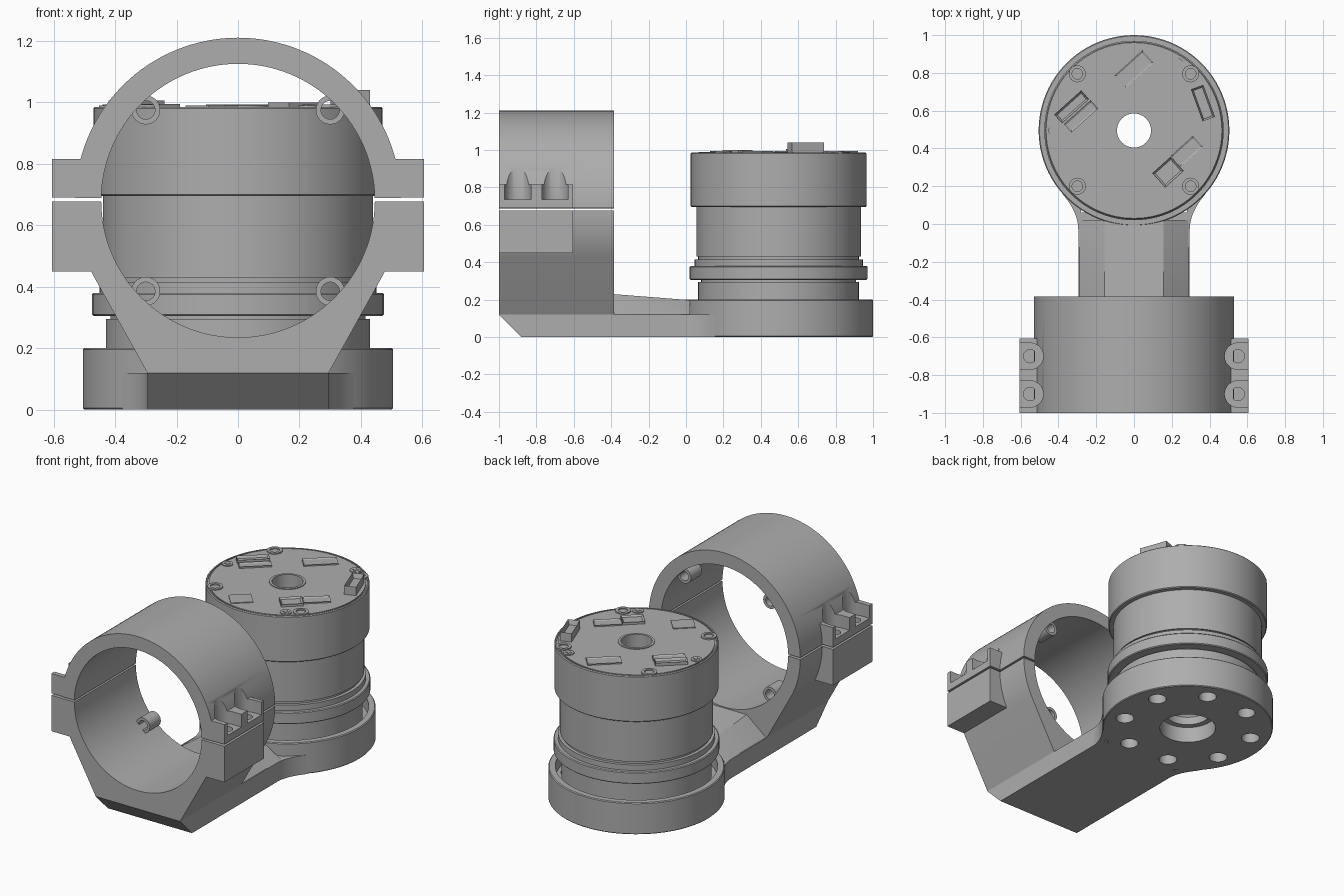
import bpy, bmesh, math
from mathutils import Matrix, Vector

if "Cube" in bpy.data.objects:
    bpy.data.objects.remove(bpy.data.objects["Cube"])

grey = bpy.data.materials.new("machined grey")
grey.use_nodes = True
COLOUR = (0.42, 0.42, 0.42, 1)
grey.diffuse_color = COLOUR
grey.node_tree.nodes["Principled BSDF"].inputs["Base Color"].default_value = COLOUR

AXIS_Y = 0.495      # motor axis
RING_Z = 0.68       # clamp axis
BORE, OUTER = 0.445, 0.53
FRONT, BACK, EAR_BACK = -1.0, -0.385, -0.605
ARM = 0.295         # half width of the arm


def finish(name, bm):
    bmesh.ops.recalc_face_normals(bm, faces=bm.faces[:])
    mesh = bpy.data.meshes.new(name)
    bm.to_mesh(mesh)
    bm.free()
    mesh.materials.append(grey)
    ob = bpy.data.objects.new(name, mesh)
    bpy.context.collection.objects.link(ob)
    return ob


def prism(name, pts, axis, a, b):
    """Extrude a 2D outline along an axis from a to b."""
    place = {"x": lambda u, v, w: (w, u, v),
             "y": lambda u, v, w: (u, w, v),
             "z": lambda u, v, w: (u, v, w)}[axis]
    bm = bmesh.new()
    face = bm.faces.new([bm.verts.new(place(u, v, a)) for u, v in pts])
    ext = bmesh.ops.extrude_face_region(bm, geom=[face])
    verts = [g for g in ext["geom"] if isinstance(g, bmesh.types.BMVert)]
    bmesh.ops.translate(bm, verts=verts, vec=Vector(place(0, 0, b - a)))
    return finish(name, bm)


def lathe(name, profile, x=0, y=0, steps=96):
    """Revolve a closed radius/height outline around a vertical axis."""
    bm = bmesh.new()
    vs = [bm.verts.new((r, 0, z)) for r, z in profile]
    es = [bm.edges.new((vs[i - 1], vs[i])) for i in range(len(vs))]
    bmesh.ops.spin(bm, geom=vs + es, cent=(0, 0, 0), axis=(0, 0, 1),
                   angle=math.tau, steps=steps)
    bmesh.ops.remove_doubles(bm, verts=bm.verts[:], dist=1e-5)
    bmesh.ops.translate(bm, verts=bm.verts[:], vec=(x, y, 0))
    return finish(name, bm)


def box(name, x, y, z, turn=0.0, recess=0.0):
    """Box from (min, max) pairs, turned about z, optionally hollowed on top."""
    bm = bmesh.new()
    bmesh.ops.create_cube(bm, size=1)
    size = [p[1] - p[0] for p in (x, y, z)]
    mid = Vector([(p[0] + p[1]) / 2 for p in (x, y, z)])
    bmesh.ops.scale(bm, vec=size, verts=bm.verts[:])
    if recess:
        bm.normal_update()
        top = max(bm.faces, key=lambda f: f.normal.z)
        bmesh.ops.inset_region(bm, faces=[top], thickness=0.014)
        bmesh.ops.translate(bm, verts=top.verts[:], vec=(0, 0, -recess))
    bm.transform(Matrix.Translation(mid) @ Matrix.Rotation(math.radians(turn), 4, "Z"))
    return finish(name, bm)


def circle(r, n=32, cx=0, cy=0):
    return [(cx + r * math.cos(math.tau * i / n), cy + r * math.sin(math.tau * i / n))
            for i in range(n)]


def arc(r, a, b, n):
    return [(r * math.cos(math.radians(a + (b - a) * i / n)),
             RING_Z + r * math.sin(math.radians(a + (b - a) * i / n))) for i in range(n + 1)]


def cut(targets, cutter):
    for ob in targets:
        mod = ob.modifiers.new("cut", "BOOLEAN")
        mod.operation, mod.solver, mod.object = "DIFFERENCE", "EXACT", cutter
        bpy.context.view_layer.objects.active = ob
        bpy.ops.object.modifier_apply(modifier=mod.name)
    bpy.data.objects.remove(cutter)


# Clamp ring: upper and lower halves with a thin split between them
upper = prism("upper_clamp", arc(OUTER, 0.9, 179.1, 64) + arc(BORE, 179, 1, 64),
              "y", FRONT, BACK)
lower = prism("lower_clamp",
              arc(BORE, 180.4, 359.6, 64) + arc(OUTER, -0.4, -28, 12)
              + [(ARM, 0.12), (-ARM, 0.12)] + arc(OUTER, 208, 180.4, 12),
              "y", FRONT, BACK)

# Clamp ears with open screw pockets
for s, side in ((1, "left"), (-1, "right")):
    xs = sorted((s * 0.46, s * 0.605))
    top = box(side + "_upper_ear", xs, (FRONT, EAR_BACK), (0.69, 0.815))
    low = box(side + "_lower_ear", xs, (FRONT, EAR_BACK), (0.45, 0.677))
    for y in (-0.9, -0.7):
        turn = -90 if s > 0 else 90
        slot = [(s * 0.55 + 0.07 * math.cos(math.radians(a + turn + 180)),
                 y + 0.07 * math.sin(math.radians(a + turn + 180))) for a in range(0, 181, 10)]
        slot += [(s * 0.7, slot[-1][1]), (s * 0.7, slot[0][1])]
        cut([top, upper], prism("pocket_cutter", slot, "z", 0.735, 1.05))
        cut([top, low], prism("screw_cutter", circle(0.035, 24, s * 0.55, y), "z", 0.5, 0.9))

# Mounting tabs inside the bore
for sx in (-1, 1):
    for sz in (-1, 1):
        tab = prism("bore_tab", circle(0.047, 32, sx * 0.3, RING_Z + sz * 0.295),
                    "y", -0.52, -0.41)
        cut([tab], prism("tab_cutter", circle(0.03, 24, sx * 0.3, RING_Z + sz * 0.295),
                         "y", -0.6, -0.3))

# Arm plate with chamfered front, and the raised wedge on top
prism("arm_plate", [(FRONT, 0.12), (-0.88, 0), (0.06, 0), (0.06, 0.12)], "x", -ARM, ARM)
bm = bmesh.new()
for y, z in ((-0.4, 0.23), (0.022, 0.197)):
    for p in ((-ARM, 0.115), (ARM, 0.115), (0.155, z), (-0.155, z)):
        bm.verts.new((p[0], y, p[1]))
bmesh.ops.convex_hull(bm, input=bm.verts[:])
finish("arm_wedge", bm)

# Fillets joining the arm to the round base
for s in (-1, 1):
    curve = []
    for i in range(11):
        t = i / 10
        curve.append((s * (ARM + 0.08 * t * t), -0.03 + 0.18 * t + 0.005 * t * t))
    prism("arm_fillet", curve + [(s * 0.28, 0.155), (s * 0.28, -0.03)], "z", 0, 0.12)

# Round base cup with eight bolt holes
base = lathe("base_cup", [(0.165, 0), (0.5, 0), (0.505, 0.005), (0.505, 0.195), (0.5, 0.2),
                          (0.465, 0.2), (0.465, 0.12), (0.165, 0.12)], 0, AXIS_Y)
for k in range(8):
    a = math.radians(22.5 + 45 * k)
    cut([base], prism("bolt_cutter", circle(0.053, 24, 0.39 * math.cos(a),
                                            AXIS_Y + 0.39 * math.sin(a)), "z", -0.1, 0.15))

# Motor body, flange and cap with a hollow shaft
lathe("motor", [(0.13, 0.1), (0.43, 0.1), (0.43, 0.295), (0.415, 0.295), (0.415, 0.305),
                (0.47, 0.305), (0.475, 0.31), (0.475, 0.375), (0.47, 0.38), (0.45, 0.38),
                (0.45, 0.415), (0.43, 0.415), (0.43, 0.43), (0.44, 0.43), (0.44, 0.695),
                (0.465, 0.695), (0.47, 0.7), (0.47, 0.98), (0.465, 0.985), (0.458, 0.985),
                (0.458, 0.978), (0.45, 0.978), (0.45, 0.985), (0.105, 0.985), (0.105, 0.99),
                (0.09, 0.99), (0.09, 0.2), (0.13, 0.15)], 0, AXIS_Y)

# Posts and screws on the cap
DECK = 0.98
for x in (-0.3, 0.3):
    for y in (0.2, 0.795):
        lathe("cap_post", [(0.028, DECK), (0.045, DECK), (0.045, 0.993), (0.028, 0.993)],
              x, y, 32)
for x, y in ((0.23, 0.845), (0.23, 0.15), (-0.42, 0.495)):
    prism("screw_head", circle(0.033, 24, x, y), "z", DECK, 0.99)
    for turn in (20, 110):
        box("screw_cross", (x - 0.02, x + 0.02), (y - 0.005, y + 0.005), (DECK, 0.993), turn)

# Connectors and chip on the cap: x, y, length, width, top, turn, recess
for name, x, y, l, w, top, turn, recess in (
        ("back_socket", 0.0, 0.82, 0.2, 0.09, 0.993, 42, 0.006),
        ("right_socket_outer", -0.33, 0.62, 0.19, 0.06, 1.005, 42, 0.014),
        ("right_socket_inner", -0.28, 0.57, 0.19, 0.06, 0.995, 42, 0.006),
        ("side_plug", 0.365, 0.64, 0.18, 0.07, 1.04, -70, 0.03),
        ("front_socket", 0.28, 0.385, 0.16, 0.08, 0.993, 42, 0.006),
        ("front_plug", 0.18, 0.275, 0.13, 0.1, 1.0, 42, 0.01),
        ("chip", -0.085, 0.15, 0.13, 0.11, 0.99, 42, 0)):
    box(name, (x - l / 2, x + l / 2), (y - w / 2, y + w / 2), (DECK, top), turn, recess)

# Smooth shading with sharp edges kept
for ob in bpy.context.scene.objects:
    if ob.type == "MESH" and grey.name in ob.data.materials:
        bpy.ops.object.select_all(action="DESELECT")
        ob.select_set(True)
        bpy.context.view_layer.objects.active = ob
        bpy.ops.object.shade_smooth_by_angle(angle=math.radians(30))
